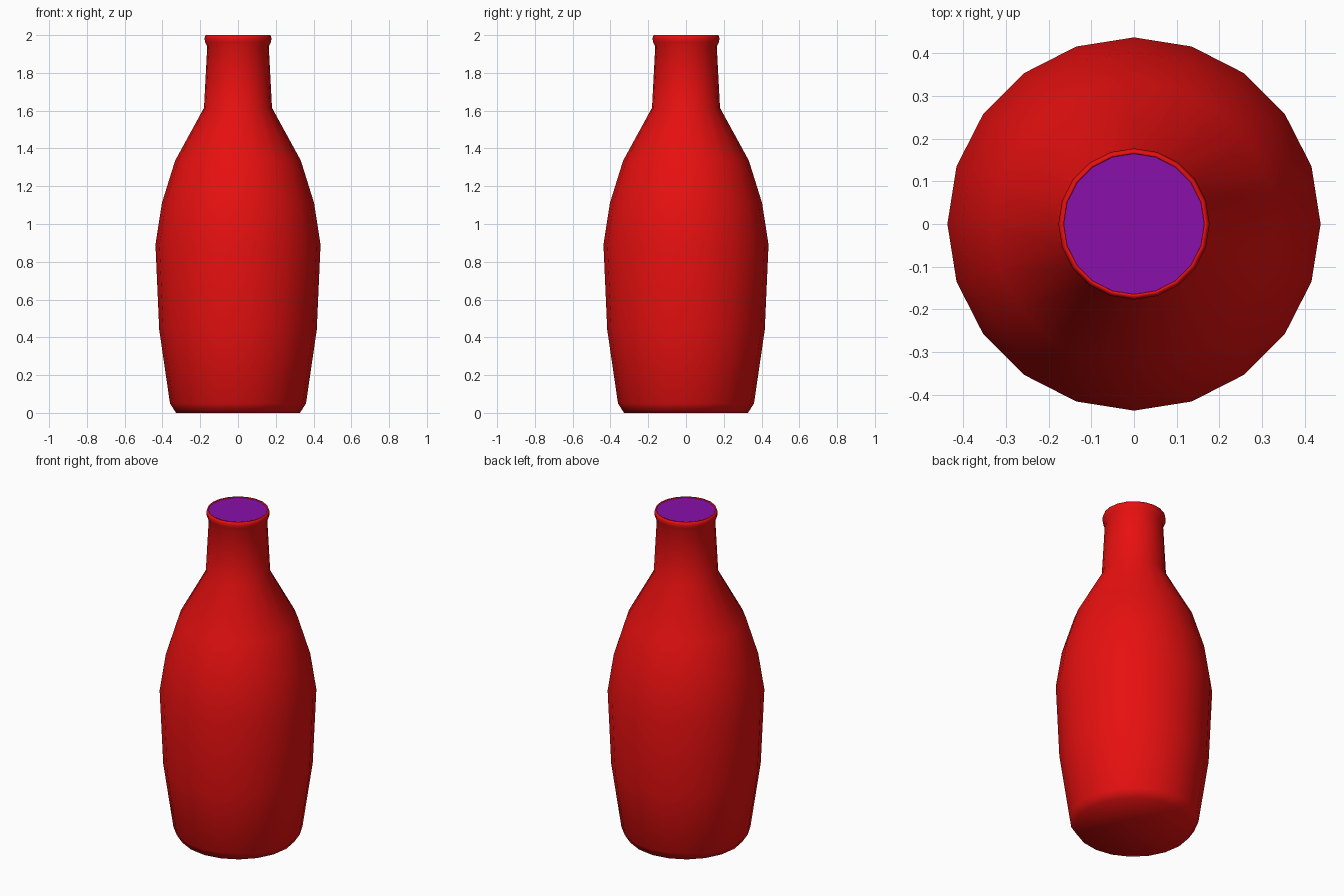
import bpy
import bmesh
from math import cos, sin, tau

SIDES = 20

cube = bpy.data.objects.get("Cube")
if cube:
    bpy.data.objects.remove(cube, do_unlink=True)


def make_material(name, colour):
    mat = bpy.data.materials.new(name)
    mat.use_nodes = True
    mat.diffuse_color = colour
    mat.node_tree.nodes["Principled BSDF"].inputs["Base Color"].default_value = colour
    return mat


def make_object(name, bm, mat, smooth):
    bmesh.ops.recalc_face_normals(bm, faces=bm.faces)
    for face in bm.faces:
        face.smooth = smooth
    mesh = bpy.data.meshes.new(name)
    bm.to_mesh(mesh)
    bm.free()
    mesh.materials.append(mat)
    obj = bpy.data.objects.new(name, mesh)
    bpy.context.collection.objects.link(obj)
    return obj


def add_ring(bm, radius, z):
    return [bm.verts.new((radius * cos(tau * i / SIDES), radius * sin(tau * i / SIDES), z))
            for i in range(SIDES)]


def lathe(profile):
    """Revolve (radius, height) points; a zero radius first closes the base."""
    bm = bmesh.new()
    centre = bm.verts.new((0, 0, profile[0][1]))
    rings = [add_ring(bm, r, z) for r, z in profile[1:]]
    for i in range(SIDES):
        j = (i + 1) % SIDES
        bm.faces.new((centre, rings[0][j], rings[0][i]))
        for low, high in zip(rings, rings[1:]):
            bm.faces.new((low[i], low[j], high[j], high[i]))
    return bm


red = make_material("bottle red", (0.8, 0.005, 0.005, 1))
purple = make_material("liquid purple", (0.25, 0.005, 0.4, 1))

# Bottle: base, bulging body, neck, rolled lip and inner rim
make_object("bottle", lathe([
    (0, 0), (0.328, 0), (0.36, 0.05), (0.417, 0.44), (0.437, 0.89),
    (0.403, 1.11), (0.333, 1.335), (0.18, 1.615), (0.163, 1.94),
    (0.175, 1.965), (0.177, 1.985), (0.172, 2.0), (0.165, 2.0), (0.163, 1.985),
]), red, True)

# Flat liquid surface filling the mouth
bm = bmesh.new()
bm.faces.new(add_ring(bm, 0.166, 1.996))
liquid = make_object("liquid_surface", bm, purple, False)
if liquid.data.polygons[0].normal.z < 0:
    liquid.data.flip_normals()
